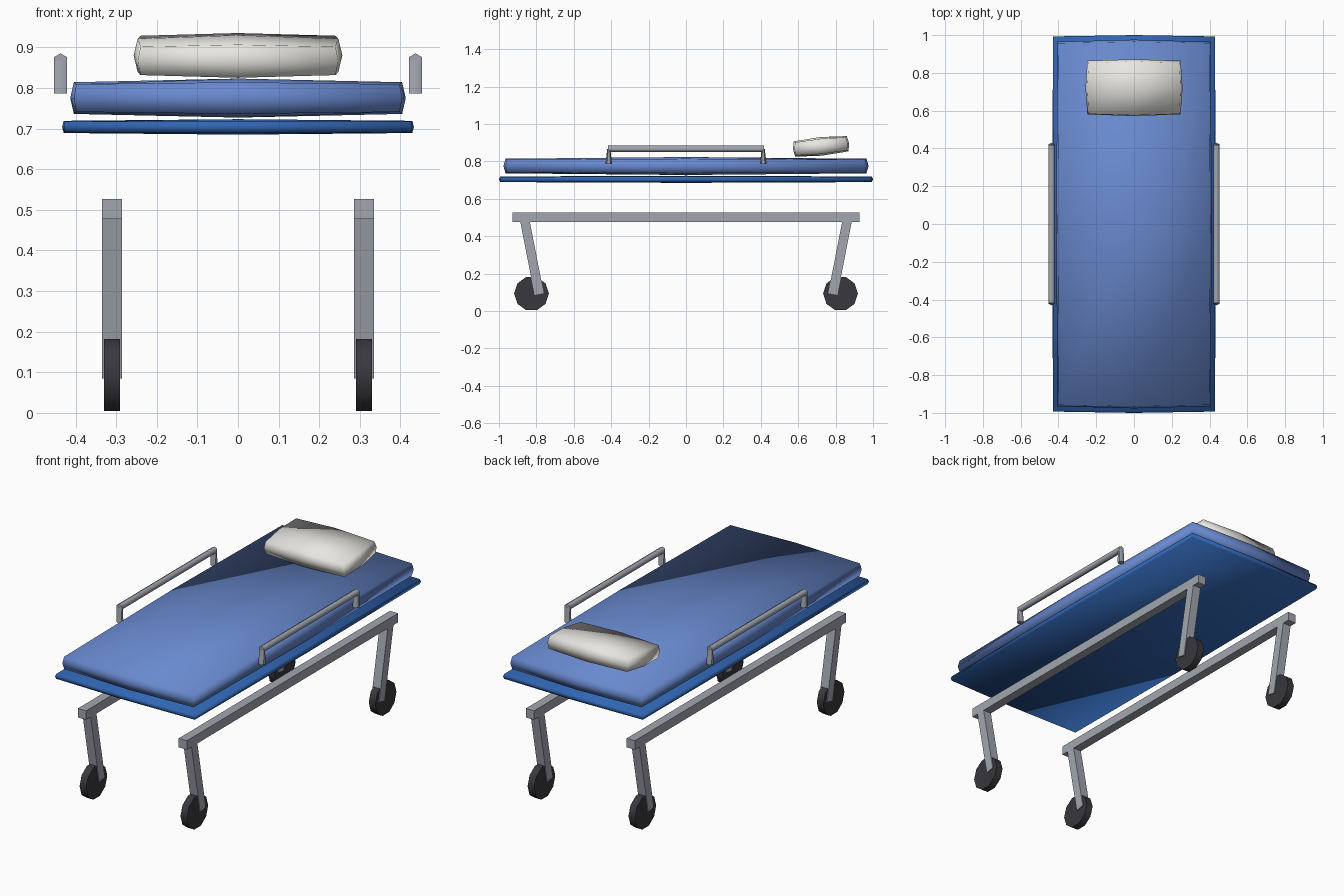
import bpy, bmesh, math
from mathutils import Matrix, Vector

if "Cube" in bpy.data.objects:
    bpy.data.objects.remove(bpy.data.objects["Cube"])


def material(name, rgb):
    m = bpy.data.materials.new(name)
    m.diffuse_color = (*rgb, 1)
    m.use_nodes = True
    m.node_tree.nodes["Principled BSDF"].inputs["Base Color"].default_value = m.diffuse_color
    return m


def finish(bm, name, mat=None, smooth=False):
    bmesh.ops.recalc_face_normals(bm, faces=bm.faces)
    for f in bm.faces:
        f.smooth = smooth
    me = bpy.data.meshes.new(name)
    bm.to_mesh(me)
    bm.free()
    ob = bpy.data.objects.new(name, me)
    bpy.context.collection.objects.link(ob)
    if mat:
        me.materials.append(mat)
    return ob


def cushion(name, centre, corner, edge, face, mat, tilt=0):
    """Box cut once per edge, puffed out at edge middles and face centres."""
    bm = bmesh.new()
    bmesh.ops.create_cube(bm, size=2)
    bmesh.ops.subdivide_edges(bm, edges=bm.edges[:], cuts=1, use_grid_fill=True)
    for v in bm.verts:
        zeros = sum(abs(c) < 0.1 for c in v.co)
        half = (corner, edge, face)[zeros]
        v.co = Vector([c * h for c, h in zip(v.co, half)])
    bm.transform(Matrix.Translation(centre) @ Matrix.Rotation(tilt, 4, 'X'))
    return finish(bm, name, mat, True)


def beam(name, a, b, width):
    """Square bar from a to b in a plane of constant x."""
    a, b = Vector(a), Vector(b)
    d = b - a
    bm = bmesh.new()
    bmesh.ops.create_cube(bm, size=1)
    bm.transform(Matrix.Translation((a + b) / 2)
                 @ Matrix.Rotation(math.atan2(-d.y, d.z), 4, 'X')
                 @ Matrix.Diagonal((width, width, d.length, 1)))
    return finish(bm, name, metal)


def prism(name, sides, r1, r2, depth, matrix, mat):
    bm = bmesh.new()
    bmesh.ops.create_cone(bm, cap_ends=True, segments=sides,
                          radius1=r1, radius2=r2, depth=depth)
    bm.transform(matrix)
    return bm, name, mat


def smooth_sides(args):
    ob = finish(*args)
    bpy.context.view_layer.objects.active = ob
    ob.select_set(True)
    bpy.ops.object.shade_smooth_by_angle(angle=math.radians(62))
    ob.select_set(False)
    return ob


metal = material("metal", (0.36, 0.38, 0.43))
blue = material("deck_blue", (0.03, 0.13, 0.45))
pad = material("pad_blue", (0.14, 0.25, 0.62))
cloth = material("cloth", (0.8, 0.79, 0.75))
rubber = material("rubber", (0.04, 0.04, 0.047))

# deck, mattress and pillow
cushion("deck", (0, 0, 0.704), (0.426, 0.988, 0.013), (0.429, 0.993, 0.015),
        (0.433, 1.0, 0.019), blue)
cushion("mattress", (0, 0, 0.775), (0.398, 0.957, 0.034), (0.404, 0.965, 0.039),
        (0.413, 0.976, 0.048), pad)
cushion("pillow", (0, 0.722, 0.88), (0.24, 0.136, 0.035), (0.247, 0.143, 0.041),
        (0.257, 0.151, 0.05), cloth, 0.1)

for side, sx in (("left", -1), ("right", 1)):
    # lower frame
    x = sx * 0.31
    beam(f"{side}_frame_rail", (x, -0.927, 0.502), (x, 0.927, 0.502), 0.05)
    # hexagonal hand rail
    hx = sx * 0.437
    bar = Matrix.Translation((hx, 0, 0.867)) @ Matrix.Rotation(math.pi / 2, 4, 'X')
    smooth_sides(prism(f"{side}_hand_rail", 6, 0.018, 0.018, 0.836, bar, metal))
    for end, sy in (("front", -1), ("back", 1)):
        beam(f"{side}_{end}_leg", (x, sy * 0.865, 0.5), (x, sy * 0.785, 0.09), 0.05)
        # ten-sided wheels with a corner on the ground
        axle = Matrix.Translation((x, sy * 0.826, 0.093)) @ Matrix.Rotation(math.pi / 2, 4, 'Y') \
            @ Matrix.Rotation(math.pi / 2, 4, 'Z')
        w = Matrix.Rotation(math.pi / 10, 4, 'Z')
        smooth_sides(prism(f"{side}_{end}_wheel", 10, 0.093, 0.093, 0.04,
                           axle @ w, rubber))
        # rail posts, narrowing lengthways only
        bm, name, mat = prism(f"{side}_{end}_rail_post", 6, 0.018, 0.018, 0.081,
                              Matrix.Translation((0, 0, 0.8265)), metal)
        for v in bm.verts:
            if v.co.z > 0.83:
                v.co.y *= 0.45
            v.co += Vector((hx, sy * 0.413, 0))
        smooth_sides((bm, name, mat))
